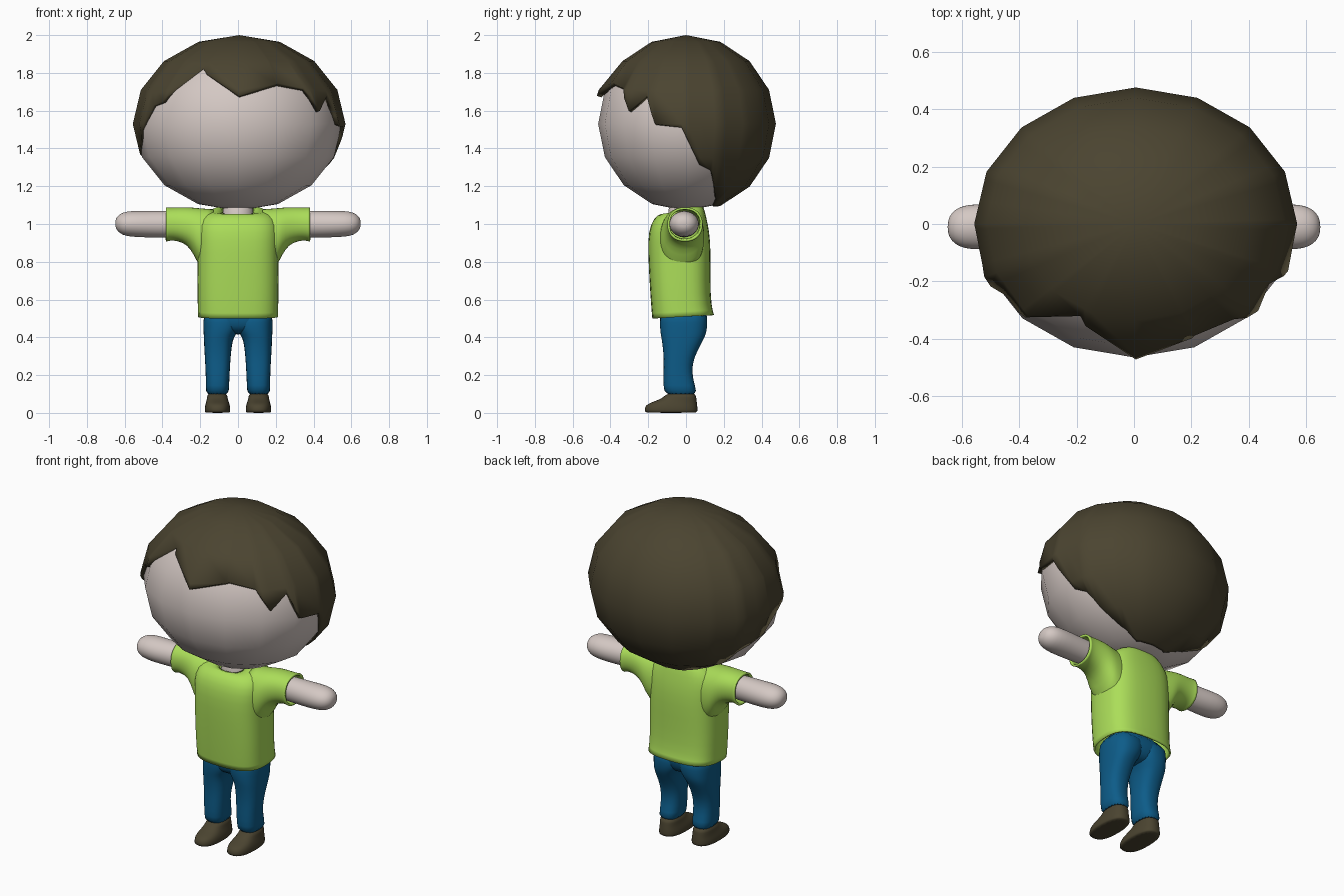
import bpy, bmesh
from math import sin, cos, pi, radians, acos, floor, copysign

default_cube = bpy.data.objects.get("Cube")
if default_cube:
    bpy.data.objects.remove(default_cube)


def material(name, color):
    mat = bpy.data.materials.new(name)
    mat.use_nodes = True
    mat.diffuse_color = (*color, 1)
    bsdf = mat.node_tree.nodes["Principled BSDF"]
    bsdf.inputs["Base Color"].default_value = (*color, 1)
    bsdf.inputs["Roughness"].default_value = 0.8
    return mat


skin = material("pale skin", (.66, .58, .55))
brown = material("dark brown", (.07, .058, .03))
green = material("lime green", (.41, .73, .10))
blue = material("denim blue", (.004, .107, .25))


def finish(bm, name, mat, mirror=False, thickness=0, levels=0, angle=60):
    """Turn a bmesh into a smooth shaded object with its modifiers."""
    bmesh.ops.remove_doubles(bm, verts=bm.verts, dist=.0005)
    bmesh.ops.recalc_face_normals(bm, faces=bm.faces)
    mesh = bpy.data.meshes.new(name)
    bm.to_mesh(mesh)
    bm.free()
    obj = bpy.data.objects.new(name, mesh)
    bpy.context.collection.objects.link(obj)
    mesh.materials.append(mat)
    bpy.ops.object.select_all(action='DESELECT')
    obj.select_set(True)
    bpy.context.view_layer.objects.active = obj
    bpy.ops.object.shade_smooth_by_angle(angle=radians(angle))
    if mirror:
        mod = obj.modifiers.new("Mirror", 'MIRROR')
        mod.use_clip = False
        mod.use_mirror_merge = False
    if levels:
        mod = obj.modifiers.new("Subdivision", 'SUBSURF')
        mod.levels = mod.render_levels = levels
    if thickness:
        mod = obj.modifiers.new("Solidify", 'SOLIDIFY')
        mod.thickness = thickness
        mod.offset = -1
    return obj


def loft(name, rings, mat, axis='z', power=1.0, caps=True, sides=20, **options):
    """Skin rounded rings: (position, low_a, high_a, low_b, high_b, tilt)."""
    bm = bmesh.new()
    loops = []
    for pos, low_a, high_a, low_b, high_b, *tilt in rings:
        loop = []
        for i in range(sides):
            t = 2 * pi * i / sides
            ca, sa = [copysign(abs(f) ** power, f) for f in (cos(t), sin(t))]
            a = (low_a + high_a) / 2 + (high_a - low_a) / 2 * ca
            b = (low_b + high_b) / 2 + (high_b - low_b) / 2 * sa
            p = pos + (tilt[0] * b if tilt else 0)
            loop.append(bm.verts.new((a, b, p) if axis == 'z' else (p, a, b)))
        loops.append(loop)
    for lower, upper in zip(loops, loops[1:]):
        for i in range(sides):
            j = (i + 1) % sides
            bm.faces.new((lower[i], lower[j], upper[j], upper[i]))
    if caps:
        bm.faces.new(loops[0])
        bm.faces.new(loops[-1])
    return finish(bm, name, mat, levels=1, **options)


# Head: a coarse ellipsoid
HEAD_Z, SEGMENTS, RINGS = 1.53, 16, 8
bm = bmesh.new()
bmesh.ops.create_uvsphere(bm, u_segments=SEGMENTS, v_segments=RINGS, radius=1)
bmesh.ops.scale(bm, vec=(.55, .465, .46), verts=bm.verts)
bmesh.ops.translate(bm, vec=(0, 0, HEAD_Z), verts=bm.verts)
finish(bm, "head", skin)

# Hair: a cap on a slightly larger coarse ellipsoid, trimmed to a jagged hairline
HAIR = (.563, .476, .47)


def facet_point(u, v):
    """Point on the faceted ellipsoid; u counts segments, v counts rings."""
    result = [0, 0, 0]
    u0, v0 = floor(u), floor(v)
    for du in (0, 1):
        for dv in (0, 1):
            weight = abs(1 - du - (u - u0)) * abs(1 - dv - (v - v0))
            az, polar = 2 * pi * (u0 + du) / SEGMENTS, pi * (v0 + dv) / RINGS
            unit = (sin(az) * sin(polar), -cos(az) * sin(polar), cos(polar))
            for k in range(3):
                result[k] += weight * unit[k] * HAIR[k]
    return result


# Hairline as (degrees round from the front, height)
hairline = [(-180, 1.09), (-150, 1.09), (-130, 1.13), (-117, 1.20), (-109, 1.28),
            (-100, 1.31), (-88, 1.38), (-73, 1.45), (-63, 1.53), (-57, 1.63),
            (-48, 1.65), (-27, 1.83), (0, 1.68), (24, 1.75), (41, 1.72),
            (50, 1.60), (62, 1.68), (70, 1.53), (87, 1.51), (92, 1.43),
            (100, 1.31), (109, 1.28), (117, 1.20), (130, 1.13), (150, 1.09),
            (180, 1.09)]


def hair_edge(angle):
    for (a0, z0), (a1, z1) in zip(hairline, hairline[1:]):
        if a0 <= angle <= a1:
            z = z0 + (z1 - z0) * (angle - a0) / (a1 - a0)
            return acos((z - HEAD_Z) / HAIR[2]) / pi * RINGS


step = 360 / SEGMENTS
angles = {a for a, z in hairline} | {i * step - 180 for i in range(SEGMENTS + 1)}
bm = bmesh.new()
columns = []
for angle in sorted(angles):
    edge = hair_edge(angle)
    column = []
    for ring in range(RINGS + 1):
        v = min(ring, edge)
        x, y, z = facet_point(angle / step, v)
        # The fringe lifts slightly away from the forehead
        lift = 1 + .05 * max(0, v - 2) * max(0, cos(radians(angle))) ** 2
        column.append(bm.verts.new((x * lift + .006, y * lift, z + HEAD_Z)))
    columns.append(column)
for left, right in zip(columns, columns[1:]):
    for i in range(RINGS):
        bm.faces.new((left[i], left[i + 1], right[i + 1], right[i]))
finish(bm, "hair", brown, thickness=.025)

# Neck
loft("neck", [(.95, -.085, .085, -.10, .06), (1.02, -.085, .085, -.10, .06),
              (1.14, -.08, .08, -.09, .06)], skin)

# Shirt body, open at the hem and collar
loft("shirt_body", [
    (.51, -.215, .215, -.18, .15, .06),
    (.56, -.215, .215, -.185, .135, .04),
    (.70, -.218, .218, -.195, .13),
    (.86, -.215, .215, -.203, .133),
    (.96, -.22, .22, -.20, .125),
    (1.03, -.21, .21, -.175, .11),
    (1.08, -.15, .15, -.13, .095, .15),
    (1.085, -.085, .085, -.105, .07, .4)], green,
    power=.7, caps=False, thickness=.01)

# Sleeves, flaring into the armpits
loft("sleeves", [
    (.13, -.14, .09, .74, 1.08),
    (.20, -.14, .10, .76, 1.085),
    (.235, -.125, .095, .84, 1.088),
    (.27, -.11, .09, .89, 1.09),
    (.32, -.10, .085, .91, 1.09),
    (.36, -.10, .085, .912, 1.088),
    (.38, -.10, .09, .905, 1.09)], green,
    axis='x', power=.9, caps=False, mirror=True, thickness=.012)

# Arms ending in rounded mitten hands
loft("arms", [
    (.20, -.075, .055, .93, 1.07),
    (.40, -.08, .06, .928, 1.07),
    (.50, -.09, .07, .928, 1.07),
    (.57, -.09, .07, .932, 1.07),
    (.61, -.08, .06, .94, 1.062),
    (.637, -.06, .04, .96, 1.045),
    (.65, -.03, .01, .985, 1.02)], skin, axis='x', mirror=True)

# Trouser legs and hips
loft("trouser_legs", [
    (.09, .047, .172, -.115, .065),
    (.14, .047, .170, -.12, .048),
    (.22, .043, .172, -.12, .03),
    (.29, .039, .176, -.118, .042),
    (.36, .032, .18, -.125, .078),
    (.40, .022, .182, -.132, .10),
    (.43, .0, .183, -.137, .11),
    (.47, -.02, .184, -.14, .115),
    (.56, -.02, .184, -.14, .115)], blue, power=.8, mirror=True)
loft("trouser_hips", [
    (.415, -.07, .07, -.08, .06),
    (.44, -.14, .14, -.125, .09),
    (.48, -.18, .18, -.14, .11),
    (.58, -.185, .185, -.145, .115)], blue, power=.75)

# Shoes with low toes and a raised ankle
loft("shoes", [
    (.0, .045, .172, -.215, .058),
    (.006, .04, .177, -.22, .062),
    (.03, .04, .177, -.22, .062),
    (.048, .045, .172, -.205, .06),
    (.062, .05, .168, -.165, .058),
    (.08, .055, .164, -.12, .055),
    (.11, .057, .162, -.10, .052)], brown, power=.8, mirror=True)
